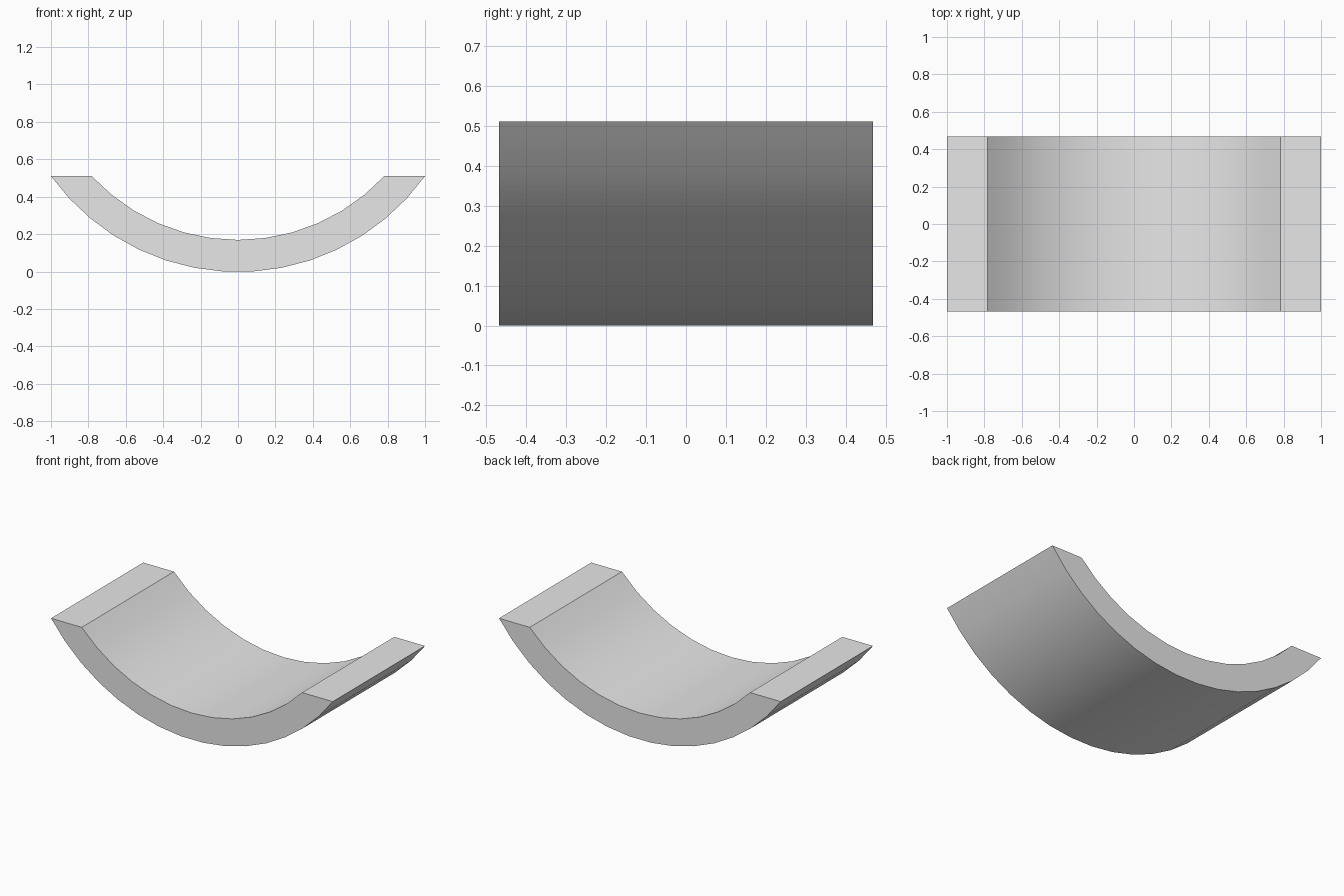
import bpy, bmesh
from math import sin, cos, asin
from mathutils import Vector

cube = bpy.data.objects.get("Cube")
if cube:
    bpy.data.objects.remove(cube, do_unlink=True)

TOP = 0.51      # height of the flat rims
DEPTH = 0.935   # length of the trough along y


def arc(half_width, radius, segments):
    """Points of a hanging arc from the left rim to the right rim."""
    half = asin(half_width / radius)
    centre = TOP + radius * cos(half)
    angles = [-half + 2 * half * i / segments for i in range(segments + 1)]
    return [Vector((radius * sin(a), -DEPTH / 2, centre - radius * cos(a)))
            for a in angles]


# Light grey finish
grey = bpy.data.materials.new("light_grey")
grey.use_nodes = True
colour = (0.8, 0.8, 0.8, 1)
grey.diffuse_color = colour
grey.node_tree.nodes["Principled BSDF"].inputs["Base Color"].default_value = colour

# Curved trough: outer and inner arcs joined by flat rims, extruded along y
profile = arc(1.0, 1.232, 15) + arc(0.782, 1.067, 12)[::-1]
bm = bmesh.new()
front = bm.faces.new([bm.verts.new(p) for p in profile])
result = bmesh.ops.extrude_face_region(bm, geom=[front], use_keep_orig=True)
back_verts = [g for g in result["geom"] if isinstance(g, bmesh.types.BMVert)]
bmesh.ops.translate(bm, verts=back_verts, vec=(0, DEPTH, 0))
bmesh.ops.recalc_face_normals(bm, faces=bm.faces)

mesh = bpy.data.meshes.new("curved_trough")
bm.to_mesh(mesh)
bm.free()
mesh.materials.append(grey)
trough = bpy.data.objects.new("curved_trough", mesh)
bpy.context.collection.objects.link(trough)

# Smooth curves with crisp rims and ends
bpy.ops.object.select_all(action="DESELECT")
trough.select_set(True)
bpy.context.view_layer.objects.active = trough
bpy.ops.object.shade_smooth_by_angle()
